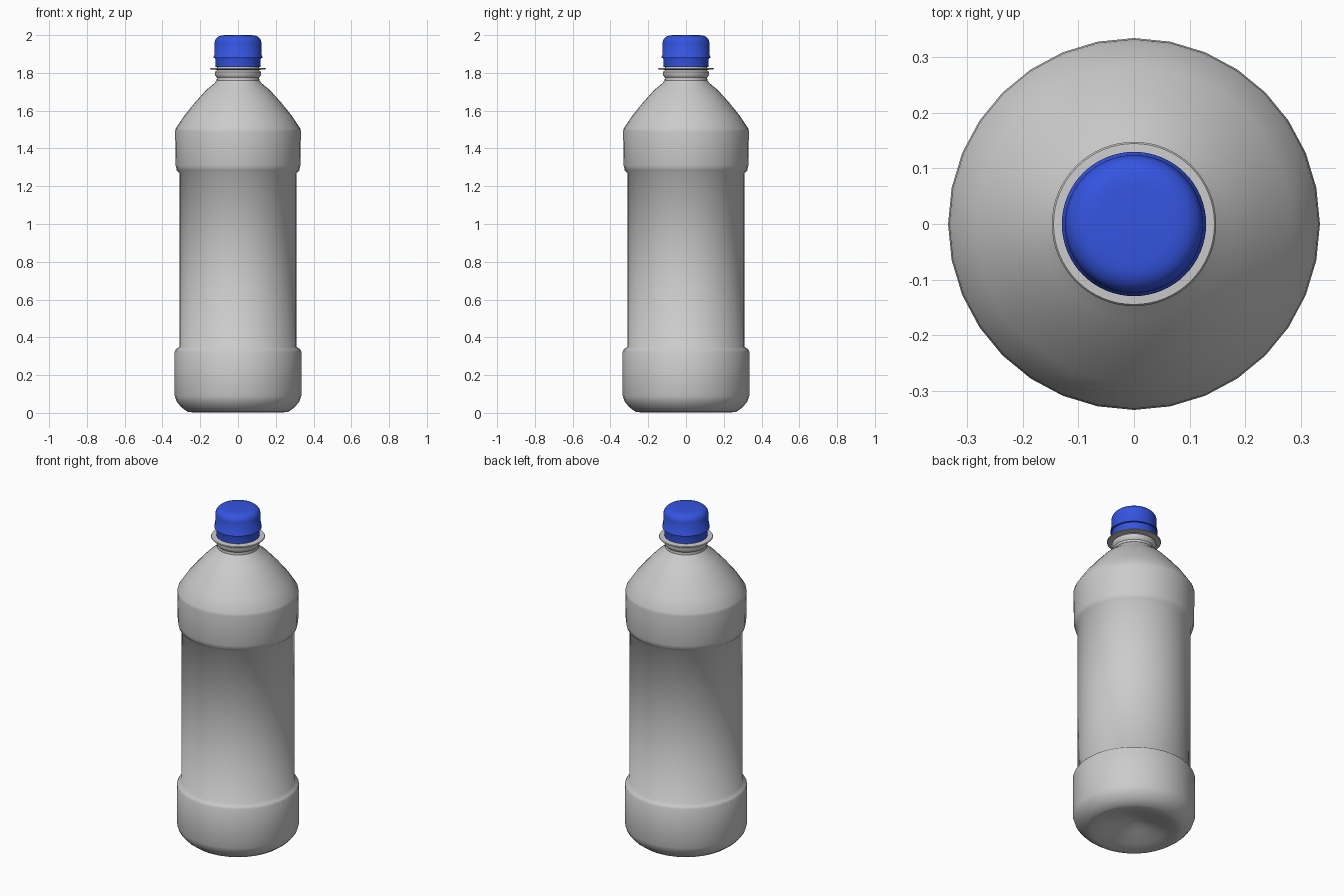
import bpy, bmesh, math

if "Cube" in bpy.data.objects:
    bpy.data.objects.remove(bpy.data.objects["Cube"])


def lathe(name, profile, sides, color=None, angle=40):
    """Revolve (radius, z) points around the z axis."""
    bm = bmesh.new()
    rings = []
    for r, z in profile:
        if r == 0:
            rings.append([bm.verts.new((0, 0, z))] * sides)
        else:
            rings.append([bm.verts.new((r * math.cos(2 * math.pi * i / sides),
                                        r * math.sin(2 * math.pi * i / sides), z))
                          for i in range(sides)])
    for a, b in zip(rings, rings[1:]):
        for i in range(sides):
            j = (i + 1) % sides
            bm.faces.new(list(dict.fromkeys((a[i], a[j], b[j], b[i]))))
    bmesh.ops.recalc_face_normals(bm, faces=bm.faces)
    mesh = bpy.data.meshes.new(name)
    bm.to_mesh(mesh)
    bm.free()
    obj = bpy.data.objects.new(name, mesh)
    bpy.context.collection.objects.link(obj)
    bpy.ops.object.select_all(action='DESELECT')
    obj.select_set(True)
    bpy.context.view_layer.objects.active = obj
    bpy.ops.object.shade_smooth_by_angle(angle=math.radians(angle))
    if color:
        mat = bpy.data.materials.new(name + "_color")
        mat.diffuse_color = color
        mat.use_nodes = True
        mat.node_tree.nodes["Principled BSDF"].inputs["Base Color"].default_value = mat.diffuse_color
        mesh.materials.append(mat)
    return obj


# Bottle body: dimpled base, recessed label zone, conical shoulder
lathe("bottle_body", [
    (0, 0.07), (0.04, 0.066), (0.10, 0.045), (0.18, 0.018), (0.235, 0.003),
    (0.265, 0.004), (0.30, 0.03), (0.325, 0.06), (0.335, 0.09), (0.335, 0.325),
    (0.328, 0.337), (0.31, 0.35), (0.31, 1.27), (0.324, 1.283), (0.33, 1.31),
    (0.333, 1.49), (0.33, 1.505), (0.285, 1.573), (0.23, 1.641), (0.17, 1.708),
    (0.125, 1.745), (0.113, 1.76)], 32, angle=60)

# Neck: small bead below the collar, finish running up inside the cap
lathe("neck", [
    (0.113, 1.76), (0.112, 1.775), (0.12, 1.785), (0.122, 1.795), (0.122, 1.805),
    (0.113, 1.812), (0.11, 1.82), (0.11, 1.97), (0.095, 1.97), (0.095, 1.77)], 64)

# Thin carrying collar
lathe("neck_collar", [
    (0.108, 1.816), (0.145, 1.818), (0.148, 1.821), (0.145, 1.825), (0.108, 1.827)], 64)

# Blue screw cap: tamper band, flared rim and rounded top
lathe("screw_cap", [
    (0.112, 1.97), (0.112, 1.83), (0.118, 1.83), (0.119, 1.868), (0.122, 1.878),
    (0.13, 1.88), (0.13, 1.886), (0.125, 1.892), (0.124, 1.96), (0.121, 1.973),
    (0.115, 1.983), (0.103, 1.993), (0.088, 1.998), (0.07, 2.0), (0, 2.0)],
    64, color=(0.035, 0.09, 0.75, 1))
